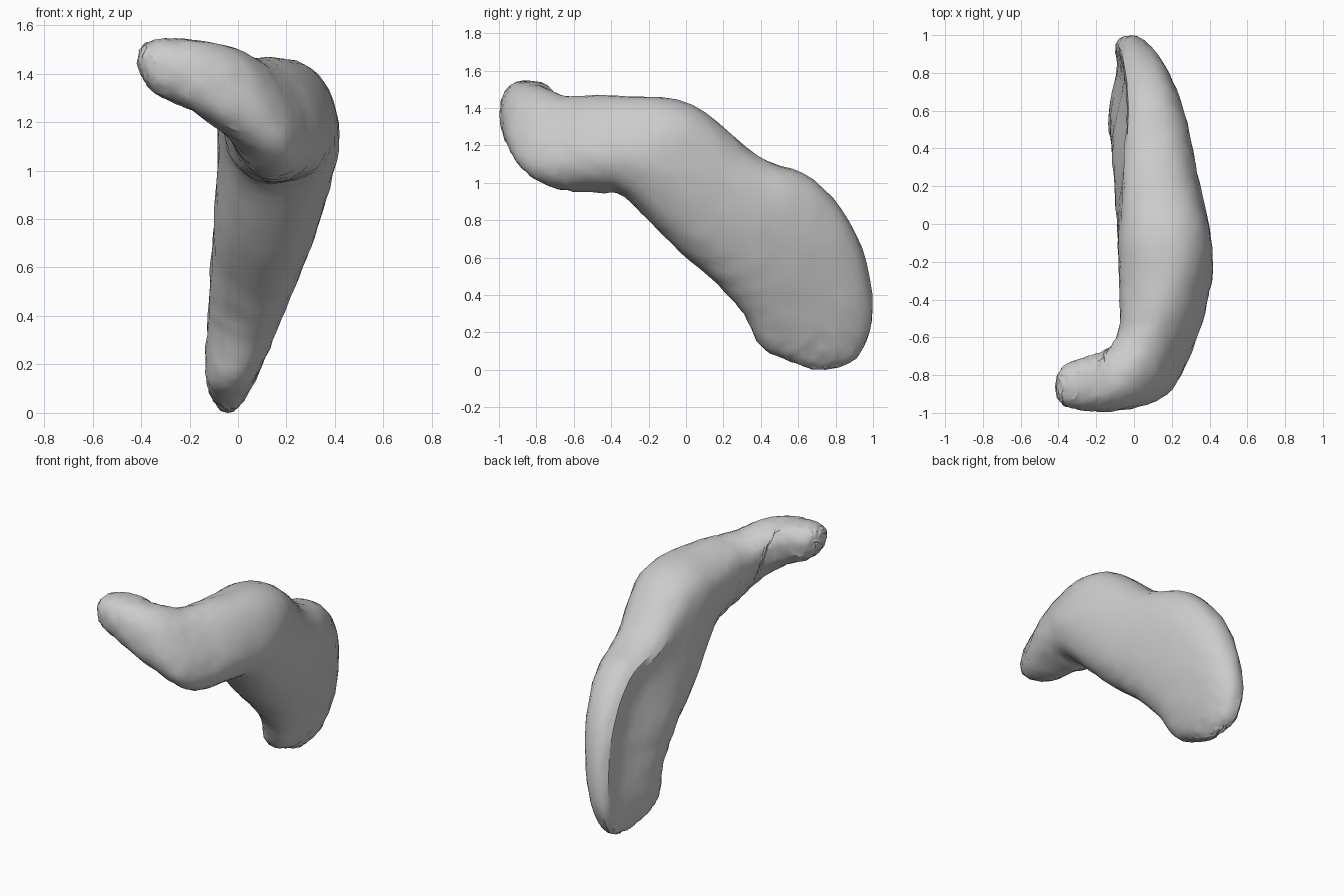
import bpy, bmesh, math, random
from mathutils import Vector

cube = bpy.data.objects.get("Cube")
if cube:
    bpy.data.objects.remove(cube, do_unlink=True)

random.seed(4)
SIDES = 32        # points around each section
STEPS = 5         # rings between two stations
SQUARENESS = 2.4  # superellipse exponent of the sections

# Stations from the hooked front tip to the lower back:
# upper edge, lower edge, half thickness, heading of the outer face in degrees
stations = [
    ((-.41, -.86, 1.49), (-.40, -.86, 1.40), .06, -90),
    ((-.38, -.85, 1.53), (-.34, -.86, 1.32), .11, -90),
    ((-.28, -.84, 1.55), (-.19, -.85, 1.25), .145, -90),
    ((-.17, -.82, 1.54), (-.03, -.83, 1.14), .165, -78),
    ((-.09, -.75, 1.51), (.14, -.80, 1.02), .17, -50),
    ((.00, -.60, 1.45), (.21, -.67, .98), .17, -25),
    ((.06, -.36, 1.45), (.24, -.47, .97), .215, -10),
    ((.13, .03, 1.42), (.20, -.33, .93), .25, 0),
    ((.10, .38, 1.15), (.13, -.08, .68), .24, 0),
    ((.09, .68, 1.02), (.06, .17, .46), .215, 0),
    ((.04, .91, .73), (.02, .31, .30), .175, 0),
    ((-.02, 1, .33), (-.03, .40, .13), .13, 0),
    ((-.05, .93, .09), (-.04, .53, .06), .08, 0),
    ((-.05, .82, .02), (-.04, .67, .01), .03, 0),
]


def spline(a, b, c, d, t):
    """Smooth blend from b to c."""
    return (b * 2 + (c - a) * t + (a * 2 - b * 5 + c * 4 - d) * t ** 2
            + (b * 3 - a - c * 3 + d) * t ** 3) / 2


def rounded(value):
    return math.copysign(abs(value) ** (2 / SQUARENESS), value)


def groove(u):
    """Depth of the inner groove: steep under the upper rim, fading downward."""
    width = .3 if u > .5 else .75
    return math.exp(-((u - .5) / width) ** 2)


def section(top, bottom, half, heading, hollow):
    """Rounded outline between two edges, with a groove in the inner face."""
    middle, axis = (top + bottom) / 2, (top - bottom) / 2
    along = axis.normalized()
    turn = math.radians(heading)
    side = Vector((math.cos(turn), math.sin(turn), 0))
    side = (side - along * along.dot(side)).normalized()
    points = []
    for i in range(SIDES):
        angle = math.tau * i / SIDES
        u, v = rounded(math.cos(angle)), rounded(math.sin(angle))
        if v < 0:
            v *= 1 - hollow * groove(u)
        points.append(middle + axis * u + side * half * v)
    return points


# Sweep the sections into one closed skin
data = [(Vector(t), Vector(b), h, a) for t, b, h, a in stations]
last = len(data) - 1
bm = bmesh.new()
rings = []
for k in range(last * STEPS + 1):
    i = min(k // STEPS, last - 1)
    t = k / STEPS - i
    near = [data[max(0, min(last, i + o))] for o in (-1, 0, 1, 2)]
    shape = [spline(*values, t) for values in zip(*near)]
    hollow = .5 * max(0, min(1, (i + t - 7) / 2))
    rings.append([bm.verts.new(p) for p in section(*shape, hollow)])
for a, b in zip(rings, rings[1:]):
    for j in range(SIDES):
        n = (j + 1) % SIDES
        bm.faces.new((a[j], a[n], b[n], b[j]))

# Domed ends
for ring, push in ((rings[0], Vector((-.015, 0, 0))), (rings[-1], Vector((0, 0, -.01)))):
    centre = sum((v.co for v in ring), Vector()) / SIDES
    pole = bm.verts.new(centre + push)
    for j in range(SIDES):
        bm.faces.new((ring[j], ring[(j + 1) % SIDES], pole))
bmesh.ops.recalc_face_normals(bm, faces=bm.faces)

# Slightly uneven surface, resting on the ground
bm.normal_update()
shifts = [v.normal * random.uniform(-.004, .004) for v in bm.verts]
for v, shift in zip(bm.verts, shifts):
    v.co += shift
floor = min(v.co.z for v in bm.verts)
bmesh.ops.translate(bm, verts=bm.verts, vec=(0, 0, -floor))
bmesh.ops.triangulate(bm, faces=bm.faces)

mesh = bpy.data.meshes.new("curved_body")
bm.to_mesh(mesh)
bm.free()
body = bpy.data.objects.new("curved_body", mesh)
bpy.context.collection.objects.link(body)

# Plain grey
grey = bpy.data.materials.new("light_grey")
grey.use_nodes = True
colour = (.6, .6, .6, 1)
grey.diffuse_color = colour
grey.node_tree.nodes["Principled BSDF"].inputs["Base Color"].default_value = colour
mesh.materials.append(grey)

bpy.ops.object.select_all(action='DESELECT')
body.select_set(True)
bpy.context.view_layer.objects.active = body
bpy.ops.object.shade_smooth_by_angle(angle=math.radians(30))
